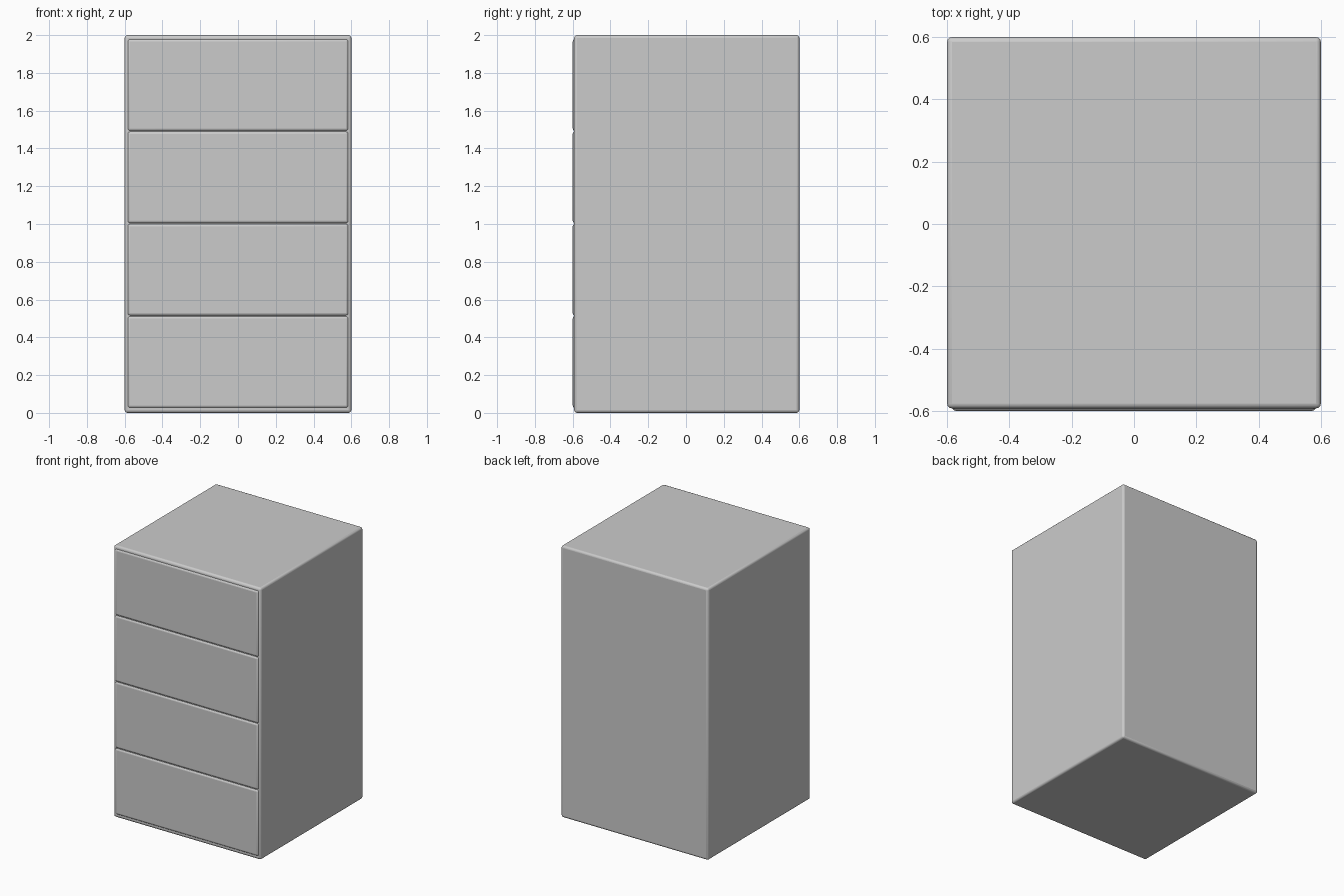
import bpy

if "Cube" in bpy.data.objects:
    bpy.data.objects.remove(bpy.data.objects["Cube"])


def rounded_box(name, low, high, radius):
    """Box between two corners with softly rounded edges."""
    size = [h - l for l, h in zip(low, high)]
    centre = [(h + l) / 2 for l, h in zip(low, high)]
    bpy.ops.mesh.primitive_cube_add(size=1, location=centre)
    ob = bpy.context.object
    ob.name = name
    ob.scale = size
    bpy.ops.object.transform_apply(location=False, rotation=False, scale=True)
    bevel = ob.modifiers.new("soft_edges", "BEVEL")
    bevel.width = radius
    bevel.segments = 3
    bpy.ops.object.shade_smooth_by_angle()
    return ob


# Cabinet body, with its front set just behind the drawer faces
rounded_box("cabinet_body", (-0.6, -0.592, 0), (0.6, 0.6, 2), 0.015)

# Four stacked drawer fronts; their rounded edges form the grooves
BOTTOM, TOP, COUNT = 0.025, 1.98, 4
step = (TOP - BOTTOM) / COUNT
for i in range(COUNT):
    z = BOTTOM + i * step
    rounded_box(f"drawer_front_{i + 1}",
                (-0.585, -0.6, z + 0.001), (0.585, -0.54, z + step - 0.001), 0.014)
